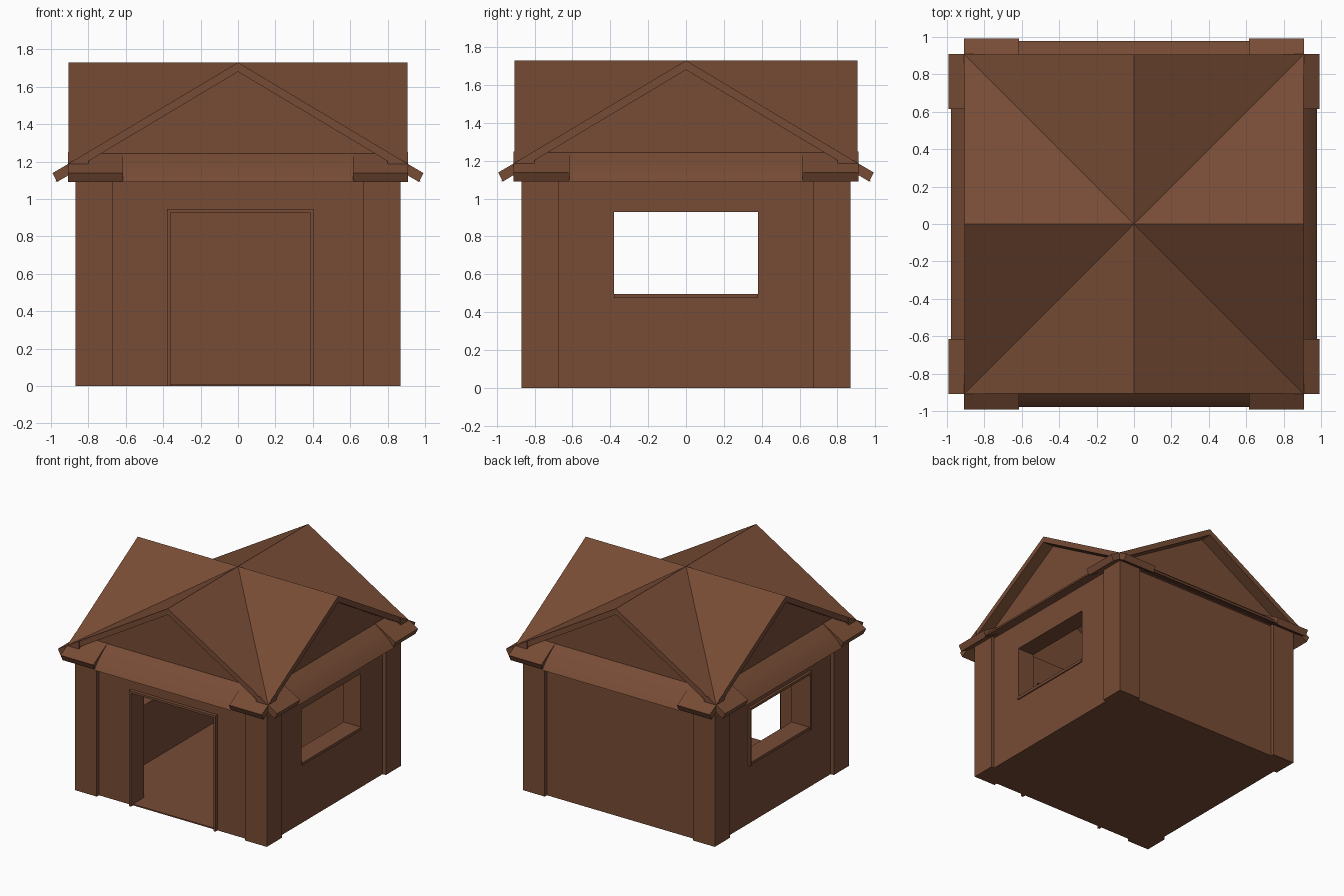
import bpy, bmesh, math
from mathutils import Matrix, Vector

if "Cube" in bpy.data.objects:
    bpy.data.objects.remove(bpy.data.objects["Cube"])

brown = bpy.data.materials.new("brown_wood")
brown.diffuse_color = (0.185, 0.072, 0.036, 1)
brown.use_nodes = True
brown.node_tree.nodes["Principled BSDF"].inputs["Base Color"].default_value = brown.diffuse_color


def finish(name, bm):
    bmesh.ops.recalc_face_normals(bm, faces=bm.faces)
    mesh = bpy.data.meshes.new(name)
    bm.to_mesh(mesh)
    bm.free()
    mesh.materials.append(brown)
    ob = bpy.data.objects.new(name, mesh)
    bpy.context.collection.objects.link(ob)
    return ob


def box(name, x, y, z):
    """Box from (min, max) pairs."""
    bm = bmesh.new()
    bmesh.ops.create_cube(bm, size=1)
    for v in bm.verts:
        v.co = [(r[0] + r[1]) / 2 + c * (r[1] - r[0]) for r, c in zip((x, y, z), v.co)]
    return finish(name, bm)


def prism(name, pts, move):
    """Extrude a polygon along a vector."""
    bm = bmesh.new()
    face = bm.faces.new([bm.verts.new(p) for p in pts])
    ext = bmesh.ops.extrude_face_region(bm, geom=[face], use_keep_orig=True)
    verts = [g for g in ext["geom"] if isinstance(g, bmesh.types.BMVert)]
    bmesh.ops.translate(bm, verts=verts, vec=move)
    return finish(name, bm)


def cut(target, cutter):
    mod = target.modifiers.new("cut", "BOOLEAN")
    mod.operation = "DIFFERENCE"
    mod.solver = "EXACT"
    mod.object = cutter
    bpy.context.view_layer.objects.active = target
    bpy.ops.object.modifier_apply(modifier=mod.name)
    bpy.data.objects.remove(cutter)


W, IN, P = 0.84, 0.69, 0.868   # wall face, inner face, pillar face

# Walls and floor: one shell with a doorway and two side windows
walls = box("walls", (-W, W), (-W, W), (0, 1.15))
cut(walls, box("room_cutter", (-IN, IN), (-IN, IN), (0.01, 1.4)))
cut(walls, box("door_cutter", (-0.37, 0.39), (-1, -0.5), (0.01, 0.93)))
cut(walls, box("window_cutter", (-1, 1), (-0.38, 0.38), (0.48, 0.93)))

# Corner pillars
for sx in (-1, 1):
    for sy in (-1, 1):
        box("corner_pillar", sorted((sx * 0.67, sx * P)), sorted((sy * 0.67, sy * P)), (0, 1.16))

# Door frame
box("door_post_left", (-0.38, -0.362), (-P, -0.70), (0, 0.945))
box("door_post_right", (0.385, 0.403), (-P, -0.70), (0, 0.945))
box("door_lintel", (-0.38, 0.403), (-P, -0.70), (0.927, 0.945))

# Window sills, and the trim around the left window
for s in (-1, 1):
    box("window_sill", sorted((s * IN, s * 0.85)), (-0.38, 0.38), (0.475, 0.497))
    box("window_trim_side", (-0.86, -0.80), sorted((s * 0.38, s * 0.40)), (0.475, 0.95))
box("window_trim_top", (-0.86, -0.80), (-0.40, 0.40), (0.93, 0.95))

# Crossed gable roof: eight triangles from the centre, thickened downwards
R, TOP, EAVE = 0.907, 1.73, 1.188
bm = bmesh.new()
for k in range(4):
    turn = Matrix.Rotation(k * math.pi / 2, 3, "Z")
    for s in (-1, 1):
        bm.faces.new([bm.verts.new(turn @ Vector(p)) for p in
                      ((0, 0, TOP), (0, -R, TOP), (s * R, -R, EAVE))])
bmesh.ops.remove_doubles(bm, verts=bm.verts, dist=0.0005)
ext = bmesh.ops.extrude_face_region(bm, geom=bm.faces[:], use_keep_orig=True)
bmesh.ops.translate(bm, vec=(0, 0, -0.05),
                    verts=[g for g in ext["geom"] if isinstance(g, bmesh.types.BMVert)])
finish("roof", bm)

# Gable infill, eave slope and eave corner blocks on all four sides
block = [(-0.80, 1.25), (-0.992, 1.138), (-0.968, 1.09), (-0.80, 1.19)]
slope = [(-0.80, 1.25), (-0.87, 1.198), (-0.94, 1.14), (-0.978, 1.09), (-0.80, 1.19)]
for k in range(4):
    parts = [
        prism("gable_wall", [(0, -0.81, 1.70), (-0.84, -0.81, 1.19), (0.84, -0.81, 1.19)],
              (0, 0.03, 0)),
        prism("eave_block", [(-0.91, y, z) for y, z in block], (0.295, 0, 0)),
        prism("eave_block", [(0.615, y, z) for y, z in block], (0.295, 0, 0)),
    ]
    eave = prism("eave_slope", [(-0.62, y, z) for y, z in slope], (1.24, 0, 0))
    bpy.ops.object.select_all(action="DESELECT")
    eave.select_set(True)
    bpy.context.view_layer.objects.active = eave
    bpy.ops.object.shade_smooth_by_angle(angle=math.radians(40))
    for ob in parts + [eave]:
        ob.rotation_euler.z = k * math.pi / 2
